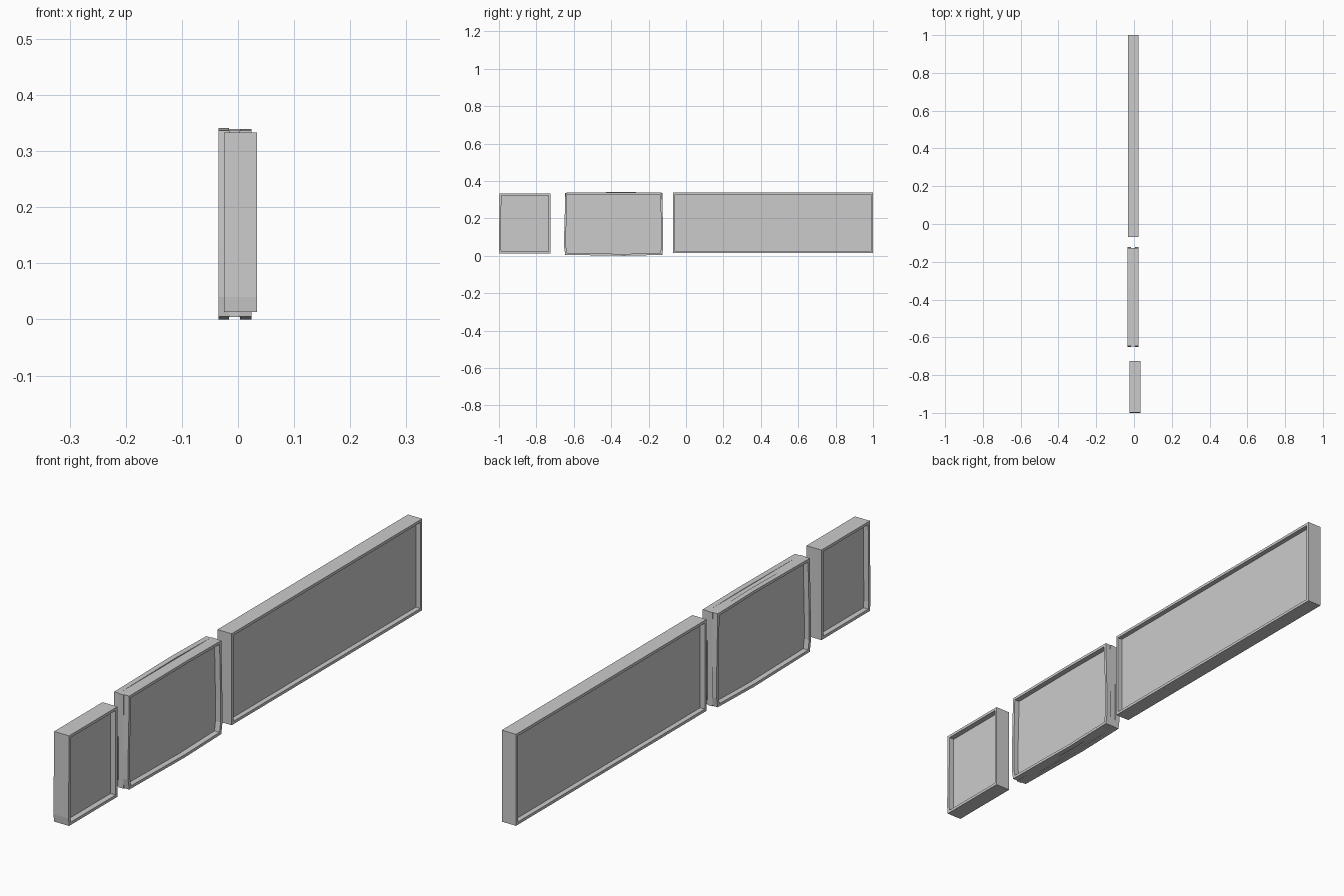
import bpy, bmesh

if "Cube" in bpy.data.objects:
    bpy.data.objects.remove(bpy.data.objects["Cube"])

def link(bm, name):
    bmesh.ops.recalc_face_normals(bm, faces=bm.faces)
    me = bpy.data.meshes.new(name)
    bm.to_mesh(me)
    bm.free()
    ob = bpy.data.objects.new(name, me)
    bpy.context.collection.objects.link(ob)
    return ob

def ring(name, x0, x1, outer, width):
    """Frame with a (y, z) outline; the opening is a rectangle inset by width."""
    ys = [p[0] for p in outer]
    zs = [p[1] for p in outer]
    cy, cz = (min(ys) + max(ys)) / 2, (min(zs) + max(zs)) / 2
    hy, hz = (max(ys) - min(ys)) / 2, (max(zs) - min(zs)) / 2
    inner = [(cy + (y - cy) * (hy - width) / hy, cz + (z - cz) * (hz - width) / hz)
             for y, z in outer]
    bm = bmesh.new()
    loops = [[bm.verts.new((x, y, z)) for y, z in pts]
             for x, pts in ((x0, outer), (x1, outer), (x1, inner), (x0, inner))]
    n = len(outer)
    for a in range(4):
        la, lb = loops[a], loops[(a + 1) % 4]
        for i in range(n):
            j = (i + 1) % n
            bm.faces.new((la[i], la[j], lb[j], lb[i]))
    return link(bm, name)

def box(name, x, y, z):
    bm = bmesh.new()
    bmesh.ops.create_cube(bm, size=1)
    for v in bm.verts:
        v.co = [r[0] + (c + 0.5) * (r[1] - r[0]) for r, c in zip((x, y, z), v.co)]
    return link(bm, name)

# long pane: plain frame around a thin recessed panel
ring("long_frame", -0.032, 0.024,
     [(-0.07, 0.014), (1.0, 0.014), (1.0, 0.339), (-0.07, 0.339)], 0.01)
box("long_panel", (-0.014, 0.006), (-0.062, 0.992), (0.022, 0.331))

# middle pane: two slightly bowed frames either side of a core panel
def bowed(top):
    return [(-0.645, 0.005), (-0.33, 0.0), (-0.128, 0.005), (-0.122, 0.04),
            (-0.122, 0.13), (-0.128, 0.337), (-0.33, top), (-0.645, 0.337),
            (-0.651, 0.13), (-0.651, 0.04)]

for side, x0, x1, top in (("left", -0.035, -0.016, 0.341), ("right", 0.004, 0.024, 0.339)):
    ring("middle_frame_" + side, x0, x1, bowed(top), 0.01)
box("middle_panel", (-0.016, 0.004), (-0.648, -0.126), (0.004, 0.337))

# short pane: frame with a slightly tucked-in lower front corner
ring("short_frame", -0.025, 0.034,
     [(-0.997, 0.013), (-0.725, 0.013), (-0.725, 0.333), (-0.997, 0.333), (-1.0, 0.04)], 0.01)
box("short_panel", (-0.006, 0.014), (-0.99, -0.732), (0.021, 0.325))
